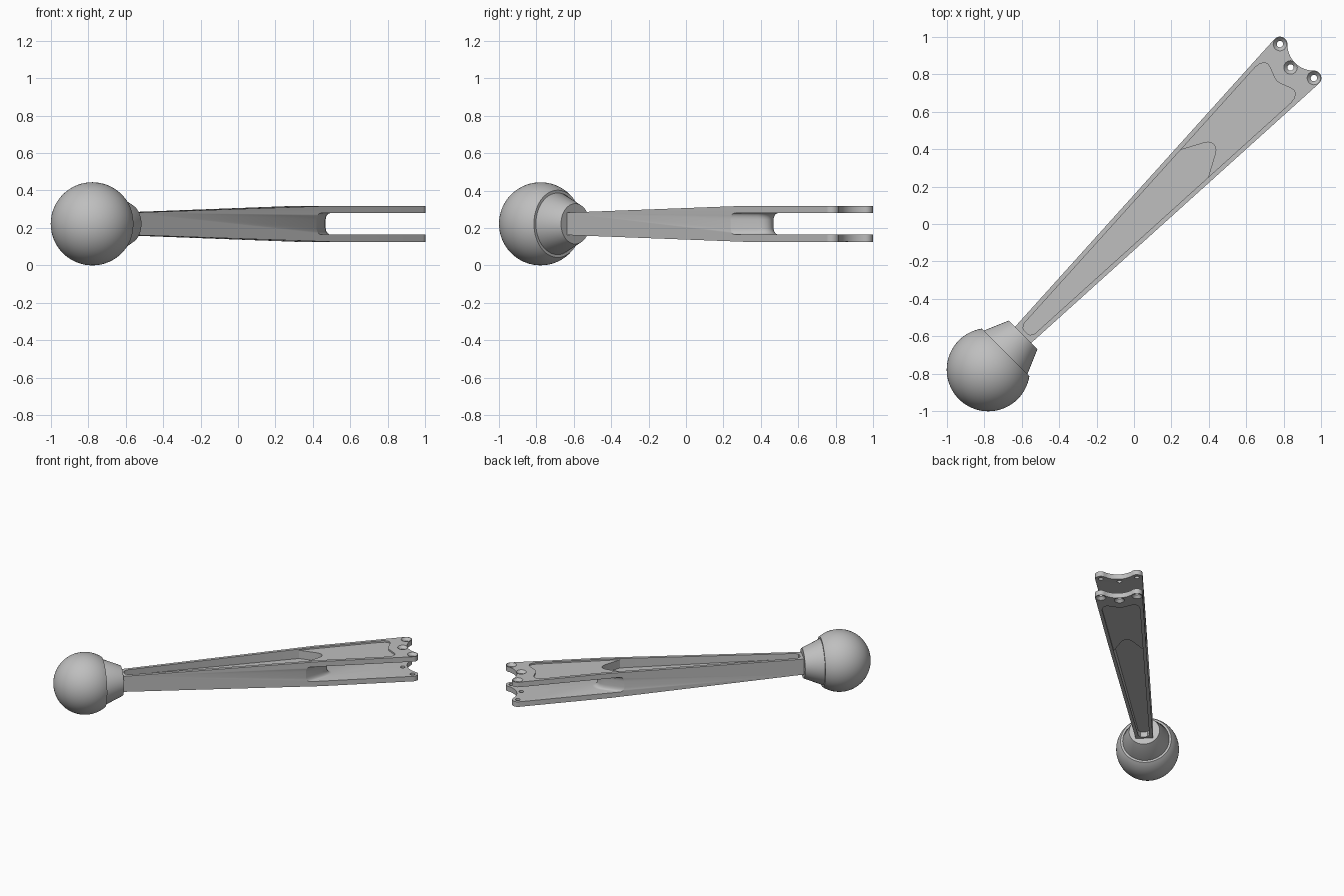
import bpy, bmesh
from math import sin, cos, pi, radians
from mathutils import Matrix

cube = bpy.data.objects.get("Cube")
if cube:
    bpy.data.objects.remove(cube, do_unlink=True)

grey = bpy.data.materials.new("light_grey")
grey.use_nodes = True
colour = (0.52, 0.52, 0.52, 1)
grey.diffuse_color = colour
grey.node_tree.nodes["Principled BSDF"].inputs["Base Color"].default_value = colour

# The part is laid out along local x, then turned onto the diagonal
PLACE = Matrix.Translation((0, 0, 0.222)) @ Matrix.Rotation(radians(45), 4, 'Z')


def loft(name, layers, matrix=Matrix()):
    """Skin a stack of (outline, height) layers into a closed solid."""
    bm = bmesh.new()
    rings = [[bm.verts.new((x, y, z)) for x, y in pts] for pts, z in layers]
    n = len(rings[0])
    for a, b in zip(rings, rings[1:]):
        for i in range(n):
            j = (i + 1) % n
            bm.faces.new((a[i], a[j], b[j], b[i]))
    bm.faces.new(rings[0])
    bm.faces.new(rings[-1])
    bm.transform(matrix)
    bmesh.ops.recalc_face_normals(bm, faces=bm.faces)
    mesh = bpy.data.meshes.new(name)
    bm.to_mesh(mesh)
    bm.free()
    obj = bpy.data.objects.new(name, mesh)
    bpy.context.collection.objects.link(obj)
    mesh.materials.append(grey)
    return obj


def arc(x, y, r, start, end, n):
    angles = [radians(start + (end - start) * i / n) for i in range(n + 1)]
    return [(x + r * cos(a), y + r * sin(a)) for a in angles]


def circle(r, x=0, y=0, n=32):
    return arc(x, y, r, 0, 360, n)[:-1]


def mirrored(half):
    """Close a half outline across the x axis."""
    return half + [(x, -y) for x, y in reversed(half) if abs(y) > 1e-5]


def activate(obj):
    bpy.ops.object.select_all(action='DESELECT')
    obj.select_set(True)
    bpy.context.view_layer.objects.active = obj


def carve(obj, cutter, operation='DIFFERENCE'):
    mod = obj.modifiers.new("carve", 'BOOLEAN')
    mod.operation, mod.solver, mod.object = operation, 'EXACT', cutter
    activate(obj)
    bpy.ops.object.modifier_apply(modifier=mod.name)
    bpy.data.objects.remove(cutter, do_unlink=True)


def half_width(x):
    return 0.061 + (x + 0.84) * 0.0515


def rim(x):
    return (x, half_width(x) - 0.024)


# Arm: tapered plan with two rounded lugs and a scooped end
LUG_X, LUG_Y = 1.23, 0.128
plan = [(-0.86, half_width(-0.86))]
plan += arc(LUG_X, LUG_Y, 0.04, 93, -45, 14)
plan += arc(1.355, 0, 0.139, 134, 180, 10)[1:]
arm = loft("arm", [(mirrored(plan), -0.15), (mirrored(plan), 0.15)])

# Side taper
side = [(-0.9, 0.0585), (0.57, 0.096), (1.4, 0.096)]
carve(arm, loft("side_taper", [(mirrored(side), -0.4), (mirrored(side), 0.4)],
                Matrix.Rotation(radians(90), 4, 'X')), 'INTERSECT')

# Fork slot with a bulging, filleted inner end
nose = [(0.335, 0.193), (0.467, 0.127), (0.595, 0.062), (0.622, 0.04), (0.634, 0.02), (0.638, 0)]
fillet, slot_half = 0.035, 0.057
layers = []
for i in range(-6, 7):
    if i:
        a = (6 - abs(i)) / 5 * pi / 2
        shift = fillet * (1 - cos(pi / 2 - a))
        z = slot_half - fillet + fillet * cos(a)
        outline = [(1.5, 0.193)] + [(x + shift, y) for x, y in nose]
        layers.append((mirrored(outline), z if i > 0 else -z))
carve(arm, loft("slot_cutter", layers))

# Pockets, deep beside the stem and shallow on the fork plates
deep = [(-0.817, 0.012), (-0.812, 0.026), rim(-0.79), rim(0.456),
        (0.565, 0.045), (0.588, 0.03), (0.599, 0.015), (0.602, 0)]
shallow = [rim(0.4), rim(1.05), (1.08, 0.13), (1.1, 0.118), (1.109, 0.1),
           (1.107, 0.085), (1.09, 0.04), (1.082, 0.02), (1.079, 0)]
for s in (1, -1):
    flip = Matrix.Diagonal((1, 1, s, 1))
    carve(arm, loft("shallow_cutter", [(mirrored(shallow), 0.084), (mirrored(shallow), 0.2)], flip))
    carve(arm, loft("deep_cutter", [(mirrored(deep), 0.02), (mirrored(deep), 0.2)], flip))
    # Countersunk bolt holes
    for x, y in ((LUG_X, LUG_Y), (LUG_X, -LUG_Y), (1.182, 0)):
        hole = [(circle(r, x, y, 24), z) for r, z in
                ((0.017, 0.03), (0.017, 0.076), (0.037, 0.097), (0.037, 0.12))]
        carve(arm, loft("hole_cutter", hole, flip))
arm.matrix_world = PLACE

# Ball with a flat seat, and the conical collar on it
HEAD = PLACE @ Matrix.Translation((-1.1, 0, 0)) @ Matrix.Rotation(radians(90), 4, 'Y')
R, seat = 0.222, 0.13
angles = [pi - 0.01 - i * (pi - 0.01 - 0.945) / 32 for i in range(33)]
ball = loft("ball", [(circle(R * sin(a), n=64), R * cos(a)) for a in angles])
collar = loft("collar", [(circle(0.165, n=64), seat - 0.02), (circle(0.165, n=64), seat),
                         (circle(0.108, n=64), 0.263)])
for obj in (ball, collar):
    obj.matrix_world = HEAD

for obj in (arm, ball, collar):
    activate(obj)
    bpy.ops.object.shade_smooth_by_angle(angle=radians(32))
